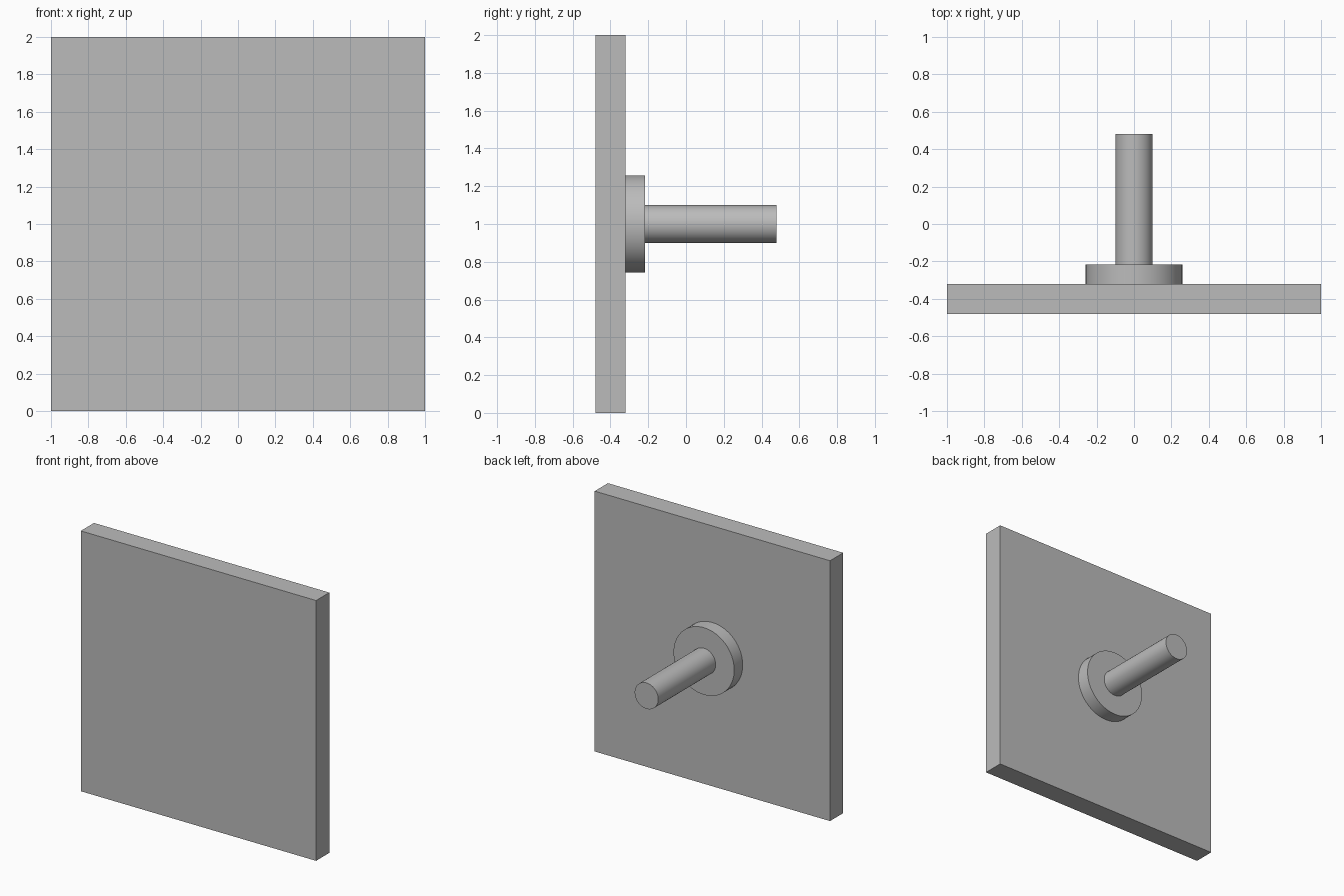
import bpy
import math

cube = bpy.data.objects.get("Cube")
if cube:
    bpy.data.objects.remove(cube, do_unlink=True)

GREY = (0.5, 0.5, 0.5, 1.0)
grey = bpy.data.materials.new("plain grey")
grey.use_nodes = True
grey.diffuse_color = GREY
grey.node_tree.nodes["Principled BSDF"].inputs["Base Color"].default_value = GREY

PLATE_FRONT, PLATE_BACK, COLLAR_BACK, ROD_END = -0.48, -0.32, -0.217, 0.48
CENTRE_Z = 1.0


def finish(name):
    obj = bpy.context.object
    obj.name = obj.data.name = name
    obj.data.materials.append(grey)
    return obj


def disc_along_y(name, radius, start, end):
    """Smooth round part running front to back."""
    bpy.ops.mesh.primitive_cylinder_add(
        vertices=64, radius=radius, depth=end - start,
        location=(0, (start + end) / 2, CENTRE_Z), rotation=(math.pi / 2, 0, 0))
    bpy.ops.object.shade_smooth_by_angle(angle=math.radians(30))
    return finish(name)


# Square plate
bpy.ops.mesh.primitive_cube_add(
    size=1, location=(0, (PLATE_FRONT + PLATE_BACK) / 2, CENTRE_Z))
plate = finish("square_plate")
plate.scale = (2, PLATE_BACK - PLATE_FRONT, 2)

# Mounting collar and rod on the back
disc_along_y("mounting_collar", 0.258, PLATE_BACK, COLLAR_BACK)
disc_along_y("mounting_rod", 0.1, COLLAR_BACK, ROD_END)
